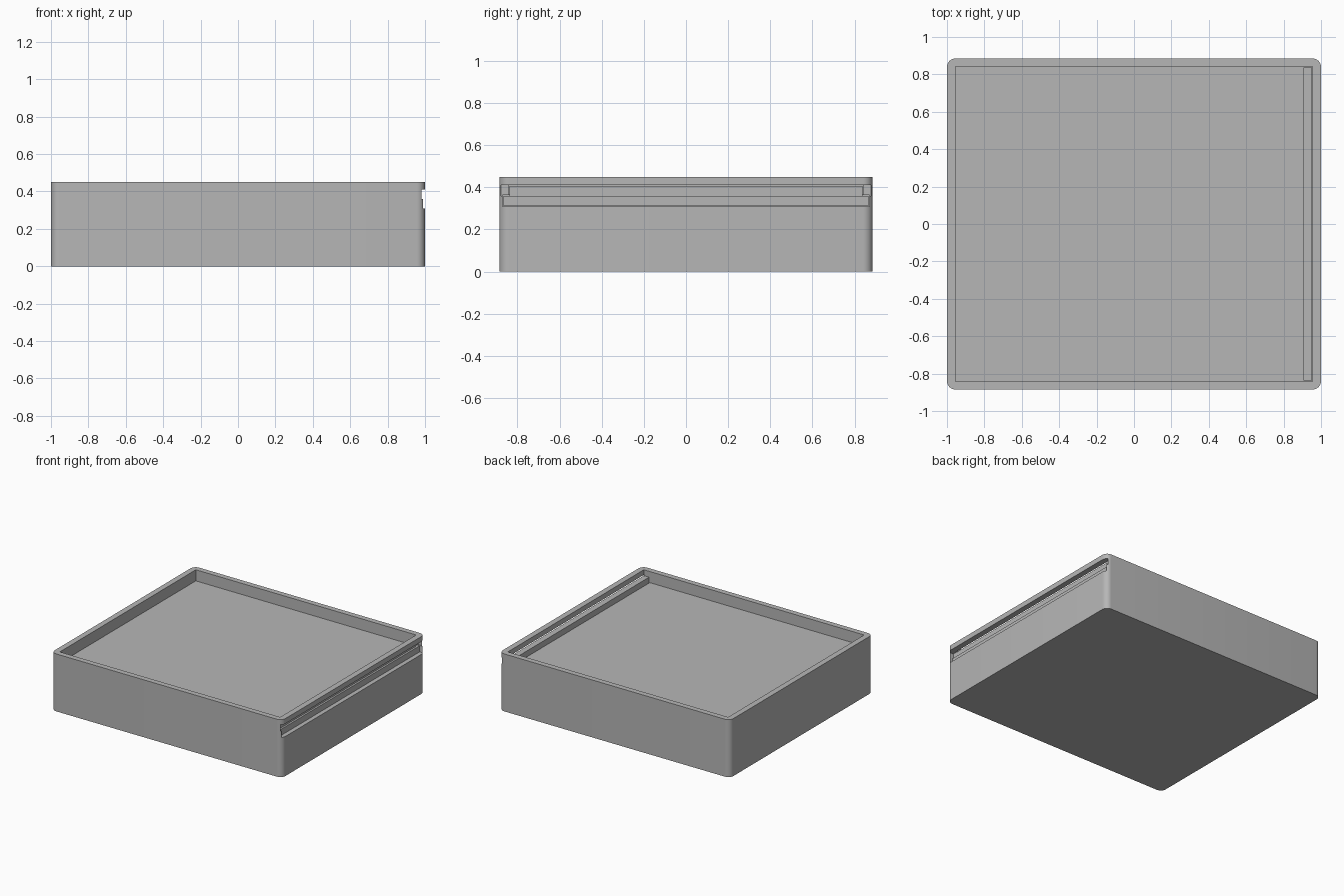
import bpy, bmesh

if "Cube" in bpy.data.objects:
    bpy.data.objects.remove(bpy.data.objects["Cube"])

grey = bpy.data.materials.new("plain_grey")
grey.diffuse_color = (0.47, 0.47, 0.47, 1)
grey.use_nodes = True
grey.node_tree.nodes["Principled BSDF"].inputs["Base Color"].default_value = grey.diffuse_color


def block(name, x, y, z, radius=0):
    """Box between x, y, z ranges, optionally with rounded vertical edges."""
    bm = bmesh.new()
    bmesh.ops.create_cube(bm, size=1)
    for v in bm.verts:
        for i, (lo, hi) in enumerate((x, y, z)):
            v.co[i] = hi if v.co[i] > 0 else lo
    if radius:
        upright = [e for e in bm.edges
                   if abs(e.verts[0].co.z - e.verts[1].co.z) > 0.01]
        bmesh.ops.bevel(bm, geom=upright, offset=radius, segments=8,
                        profile=0.5, affect='EDGES')
    mesh = bpy.data.meshes.new(name)
    bm.to_mesh(mesh)
    bm.free()
    mesh.materials.append(grey)
    ob = bpy.data.objects.new(name, mesh)
    bpy.context.collection.objects.link(ob)
    return ob


def select(ob):
    bpy.ops.object.select_all(action='DESELECT')
    ob.select_set(True)
    bpy.context.view_layer.objects.active = ob


def boolean(ob, other, operation):
    other.hide_render = True
    mod = ob.modifiers.new(operation, 'BOOLEAN')
    mod.operation = operation
    mod.solver = 'EXACT'
    mod.object = other
    select(ob)
    bpy.ops.object.modifier_apply(modifier=mod.name)
    bpy.data.objects.remove(other)


# box body: hollow, with a groove for the lid and a slot through the right wall
body = block("box_body", (-1, 1), (-0.885, 0.885), (0, 0.45), 0.045)
for cutter in (
    block("cavity", (-0.955, 0.955), (-0.842, 0.842), (0.045, 0.6)),
    block("lid_groove", (-0.972, 1.1), (-0.87, 0.87), (0.31, 0.363)),
    block("lid_slot", (0.95, 1.1), (-0.877, 0.877), (0.36, 0.41)),
):
    boolean(body, cutter, 'DIFFERENCE')
select(body)
bpy.ops.object.shade_smooth_by_angle()

# sliding lid with a grip ridge at its right end
lid = block("sliding_lid", (-0.968, 0.968), (-0.865, 0.865), (0.312, 0.36))
boolean(lid, block("lid_grip", (0.907, 0.953), (-0.838, 0.838), (0.34, 0.406)), 'UNION')
